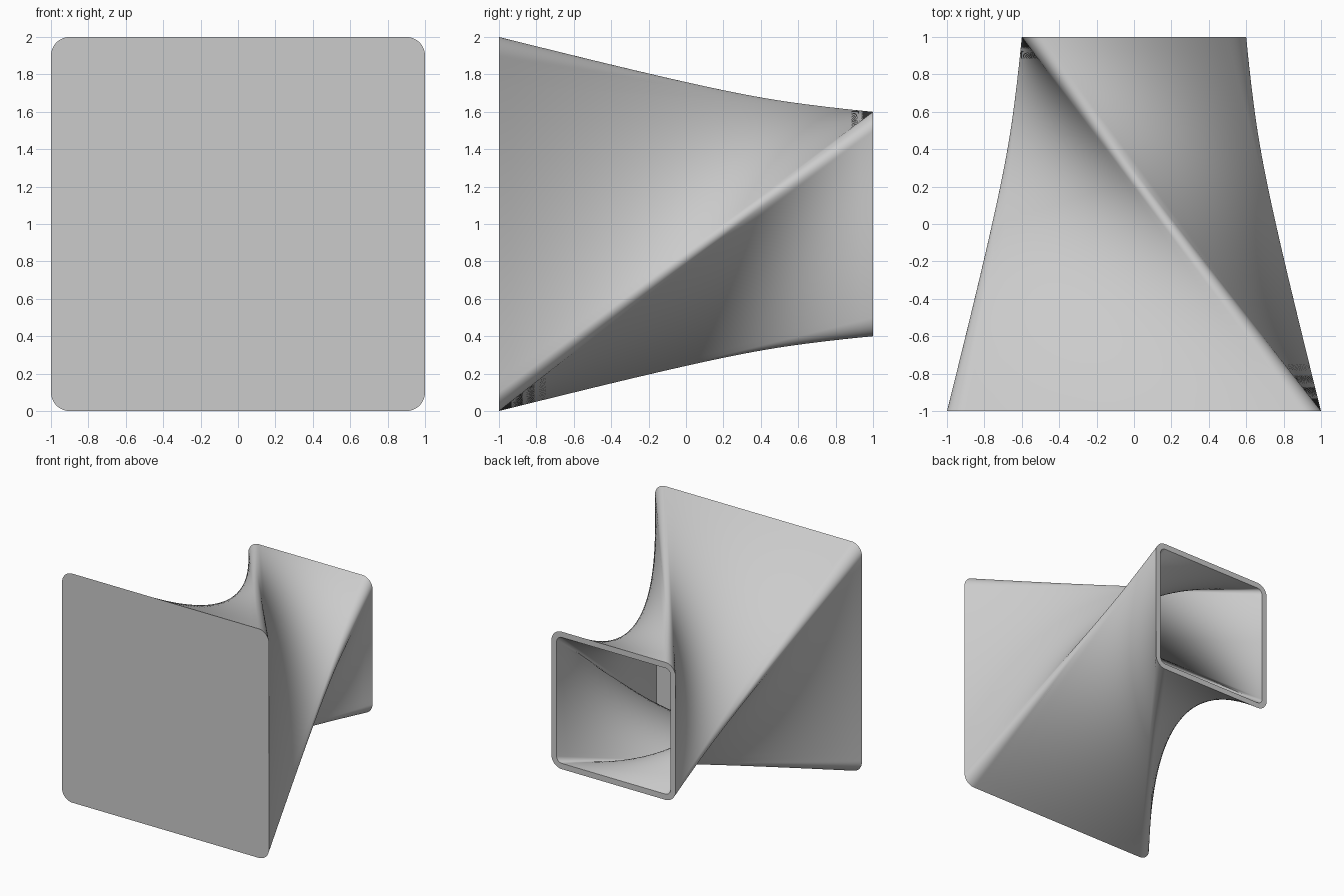
import bpy, bmesh, math

cube = bpy.data.objects.get("Cube")
if cube:
    bpy.data.objects.remove(cube)

RADIUS, WALL = 0.1, 0.05
STEPS = 28          # rings along the depth
SIDE = 24           # samples on each straight side and on each corner


def outline_point(half, side, u, inset):
    """Point (x, z) at fraction u of one side plus its corner of a rounded square."""
    core = half - RADIUS
    line, arc = 2 * core, RADIUS * math.pi / 2
    d = u * (line + arc)
    a = max(0.0, d - line) / RADIUS
    r = RADIUS - inset
    x, z = core + r * math.cos(a), min(d, line) - core + r * math.sin(a)
    for _ in range(side % 4):
        x, z = -z, x
    return x, z


# Sample more densely around the rounded corners
split = 0.84
samples = [split * i / SIDE for i in range(SIDE)]
samples += [split + (1 - split) * i / SIDE for i in range(SIDE)]


def twisted_rings(bm, inset, y_front):
    """Straight-ruled quarter twist from the large front to the small back."""
    rings = []
    for i in range(STEPS + 1):
        t = i / STEPS
        ring = []
        for side in range(4):
            for u in samples:
                fx, fz = outline_point(1.0, side, u, inset)
                bx, bz = outline_point(0.6, side + 1, u, inset)
                ring.append(bm.verts.new((fx + (bx - fx) * t,
                                          y_front + (1 - y_front) * t,
                                          1 + fz + (bz - fz) * t)))
        rings.append(ring)
    return rings


def bridge(bm, a, b):
    n = len(a)
    for i in range(n):
        j = (i + 1) % n
        bm.faces.new((a[i], a[j], b[j], b[i]))


bm = bmesh.new()
# Outer skin, inner cavity, and flat rim around the open back
outer = twisted_rings(bm, 0.0, -1.0)
inner = twisted_rings(bm, WALL, WALL - 1.0)
for rings in (outer, inner):
    for a, b in zip(rings, rings[1:]):
        bridge(bm, a, b)
    bm.faces.new(rings[0])
bridge(bm, outer[-1], inner[-1])
bmesh.ops.recalc_face_normals(bm, faces=bm.faces)

mesh = bpy.data.meshes.new("twisted_shell")
bm.to_mesh(mesh)
bm.free()
shell = bpy.data.objects.new("twisted_shell", mesh)
bpy.context.collection.objects.link(shell)

# Plain grey material
grey = bpy.data.materials.new("light_grey")
grey.use_nodes = True
colour = (0.6, 0.6, 0.6, 1.0)
grey.diffuse_color = colour
grey.node_tree.nodes["Principled BSDF"].inputs["Base Color"].default_value = colour
mesh.materials.append(grey)

bpy.ops.object.select_all(action="DESELECT")
shell.select_set(True)
bpy.context.view_layer.objects.active = shell
bpy.ops.object.shade_smooth_by_angle(angle=math.radians(35))
